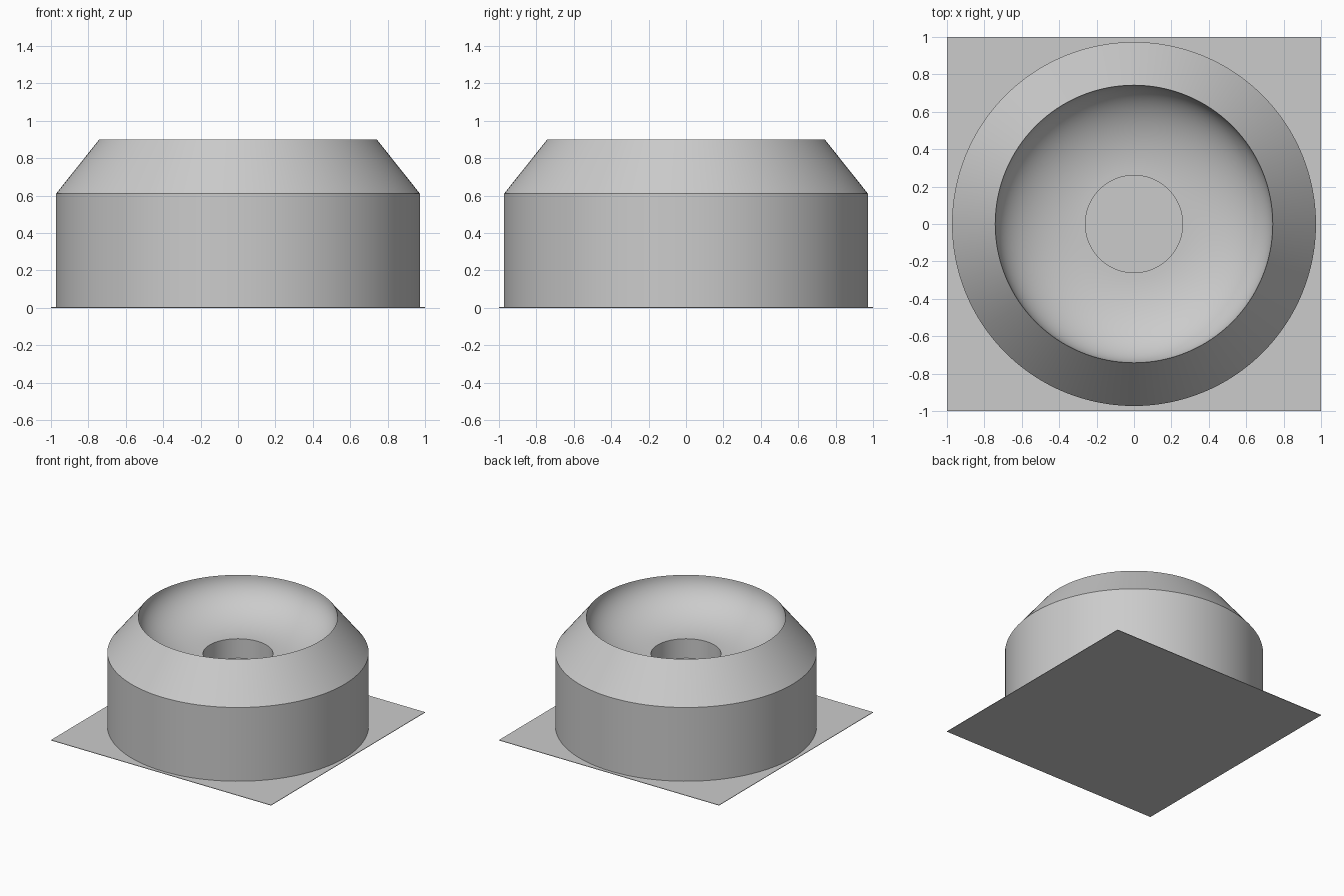
import bpy, bmesh, math
from mathutils import Matrix

cube = bpy.data.objects.get("Cube")
if cube:
    bpy.data.objects.remove(cube)

# Single plain grey
grey = bpy.data.materials.new("light_grey")
grey.use_nodes = True
colour = (0.6, 0.6, 0.6, 1)
grey.diffuse_color = colour
grey.node_tree.nodes["Principled BSDF"].inputs["Base Color"].default_value = colour


def add_object(name, bm):
    bmesh.ops.recalc_face_normals(bm, faces=bm.faces)
    mesh = bpy.data.meshes.new(name)
    bm.to_mesh(mesh)
    bm.free()
    mesh.materials.append(grey)
    obj = bpy.data.objects.new(name, mesh)
    bpy.context.collection.objects.link(obj)
    return obj


def lathe(name, profile, steps=128):
    bm = bmesh.new()
    verts = [bm.verts.new((r, 0, z)) for r, z in profile]
    edges = [bm.edges.new(pair) for pair in zip(verts, verts[1:])]
    bmesh.ops.spin(bm, geom=verts + edges, cent=(0, 0, 0), axis=(0, 0, 1),
                   angle=math.tau, steps=steps, use_merge=True)
    bmesh.ops.remove_doubles(bm, verts=bm.verts, dist=0.0001)
    return add_object(name, bm)


# Round body: straight wall, sloped shoulder, curved bowl, central recess
outer_r, rim_r, hole_r = 0.973, 0.742, 0.26
shoulder_z, rim_z, bowl_z, recess_z = 0.61, 0.9, 0.6, 0.44
bowl_steps = 24
profile = [(outer_r, 0), (outer_r, shoulder_z)]
for i in range(bowl_steps + 1):
    a = math.pi / 2 * i / bowl_steps
    profile.append((hole_r + (rim_r - hole_r) * math.cos(a),
                    rim_z - (rim_z - bowl_z) * math.sin(a)))
profile += [(hole_r, recess_z), (0, recess_z)]
body = lathe("bowl_body", profile)

# Thin square base
bm = bmesh.new()
bmesh.ops.create_cube(bm, size=1, matrix=Matrix.Translation((0, 0, 0.002))
                      @ Matrix.Diagonal((2, 2, 0.004, 1)))
add_object("base_plate", bm)

# Smooth the round surfaces, keep the rims crisp
bpy.ops.object.select_all(action='DESELECT')
body.select_set(True)
bpy.context.view_layer.objects.active = body
bpy.ops.object.shade_smooth_by_angle(angle=math.radians(30))
